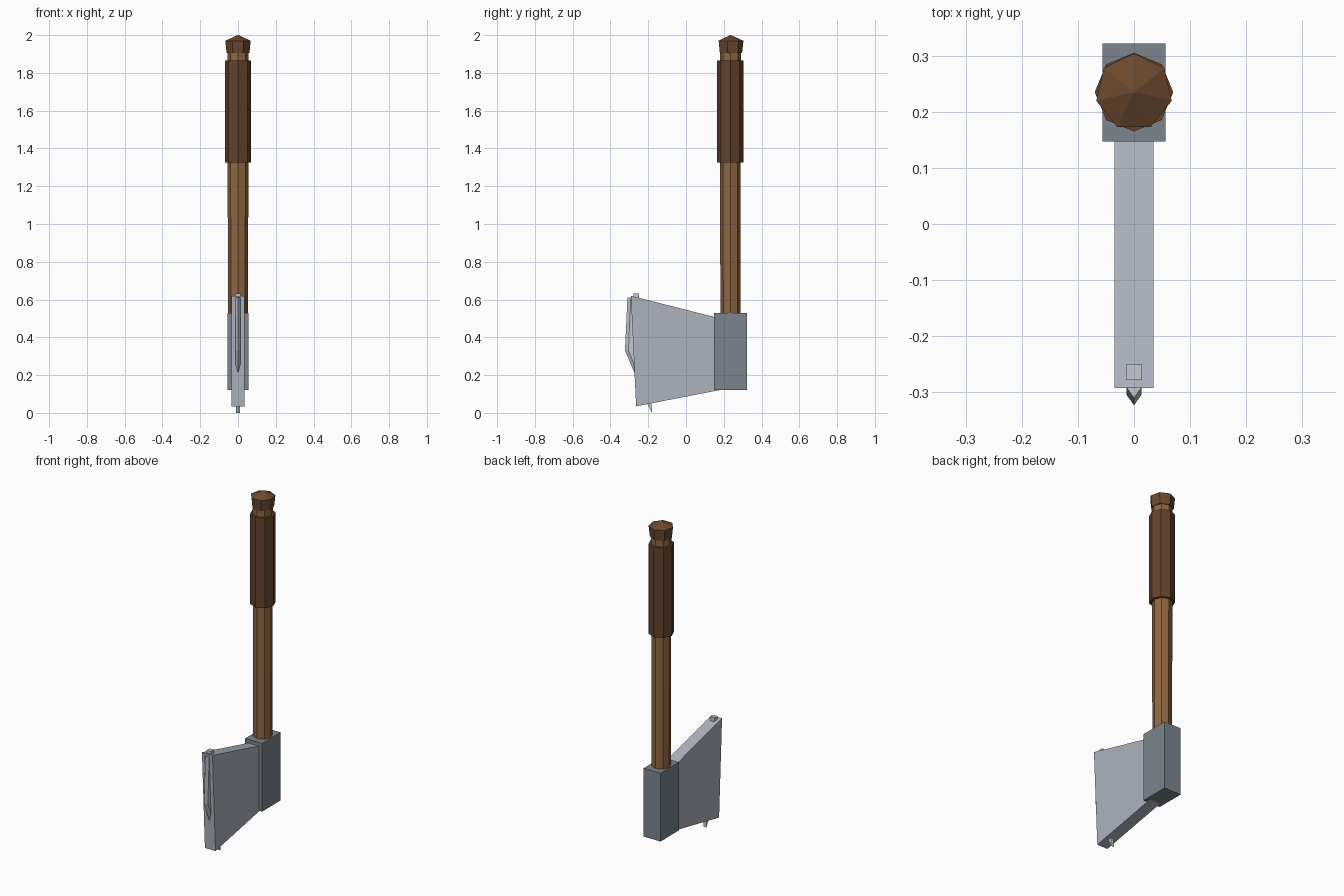
import bpy, bmesh
from math import cos, sin, tau

cube = bpy.data.objects.get("Cube")
if cube:
    bpy.data.objects.remove(cube, do_unlink=True)

AXIS_Y = 0.235


def material(name, rgb):
    m = bpy.data.materials.new(name)
    m.use_nodes = True
    m.diffuse_color = (*rgb, 1)
    m.node_tree.nodes["Principled BSDF"].inputs["Base Color"].default_value = (*rgb, 1)
    return m


wood = material("light wood", (0.28, 0.135, 0.05))
leather = material("dark leather", (0.125, 0.054, 0.024))
cap_wood = material("cap wood", (0.15, 0.066, 0.027))
steel = material("blade steel", (0.42, 0.45, 0.52))
iron = material("dark iron", (0.20, 0.235, 0.27))
bright = material("sharp edge steel", (0.55, 0.58, 0.62))


def finish(name, bm, mat):
    bmesh.ops.recalc_face_normals(bm, faces=bm.faces)
    mesh = bpy.data.meshes.new(name)
    bm.to_mesh(mesh)
    bm.free()
    mesh.materials.append(mat)
    obj = bpy.data.objects.new(name, mesh)
    bpy.context.collection.objects.link(obj)
    return obj


def loft(name, rings, mat):
    """Skin a list of equally long point rings and close both ends."""
    bm = bmesh.new()
    loops = [[bm.verts.new(p) for p in ring] for ring in rings]
    n = len(loops[0])
    for a, b in zip(loops, loops[1:]):
        for i in range(n):
            j = (i + 1) % n
            bm.faces.new((a[i], a[j], b[j], b[i]))
    bm.faces.new(loops[0])
    bm.faces.new(loops[-1])
    return finish(name, bm, mat)


def turned(name, profile, sides, mat):
    """Faceted round part on the handle axis from (radius, z) pairs."""
    angles = [tau / 4 + tau * i / sides for i in range(sides)]
    return loft(name, [[(r * cos(a), AXIS_Y + r * sin(a), z) for a in angles]
                       for r, z in profile], mat)


def plate(name, outline, half_width, mat):
    """Flat part from a (y, z) outline, thick along x."""
    return loft(name, [[(x, y, z) for y, z in outline]
                       for x in (-half_width, half_width)], mat)


# Handle, grip and cap
turned("handle", [(0.052, 0.2), (0.054, 0.9), (0.056, 1.92)], 8, wood)
turned("grip", [(0.07, 1.325), (0.07, 1.865)], 8, leather)
turned("handle_cap", [(0.062, 1.905), (0.069, 1.97), (0.002, 2.0)], 7, cap_wood)

# Head block and flared blade
plate("head_block", [(0.147, 0.12), (0.322, 0.12), (0.322, 0.53), (0.147, 0.53)], 0.056, iron)
plate("blade", [(0.2, 0.125), (0.2, 0.495), (-0.292, 0.62), (-0.264, 0.035)], 0.035, steel)

# Sharp edge: a wedge section running down the front of the blade
path = [(-0.31, 0.61), (-0.323, 0.33), (-0.27, 0.205)]
loft("sharp_edge", [[(0, y, z), (0.013, y + 0.018, z), (0.013, y + 0.06, z),
                     (-0.013, y + 0.06, z), (-0.013, y + 0.018, z)] for y, z in path], bright)

# Ends of the edge bar that show above and below the blade
plate("upper_edge_tip", [(-0.278, 0.59), (-0.25, 0.59), (-0.25, 0.633), (-0.278, 0.633)],
      0.014, bright)
plate("lower_edge_tip", [(-0.21, 0.06), (-0.182, 0.06), (-0.18, 0.0)], 0.01, bright)
